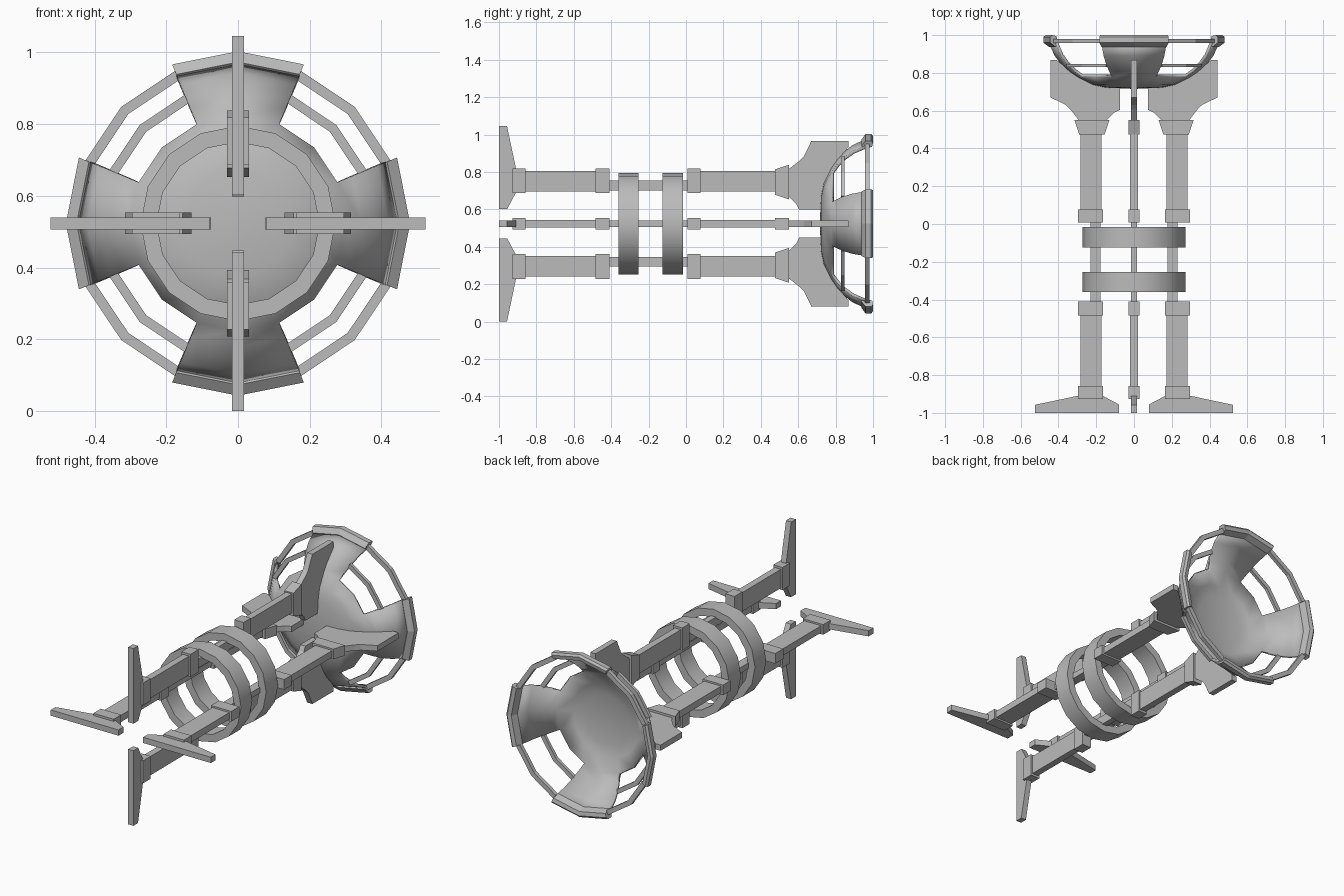
import bpy, bmesh
from math import sin, cos, radians
from mathutils import Vector, Matrix

if "Cube" in bpy.data.objects:
    bpy.data.objects.remove(bpy.data.objects["Cube"], do_unlink=True)

CENTRE_Z = 0.523
STEP = 22.5          # sixteen sides per turn

grey = bpy.data.materials.new("plain grey")
grey.use_nodes = True
grey.diffuse_color = (0.5, 0.5, 0.5, 1)
grey.node_tree.nodes["Principled BSDF"].inputs["Base Color"].default_value = (0.5, 0.5, 0.5, 1)


def finish(bm, name, smooth=None):
    bmesh.ops.remove_doubles(bm, verts=bm.verts, dist=0.0001)
    bmesh.ops.recalc_face_normals(bm, faces=bm.faces)
    mesh = bpy.data.meshes.new(name)
    bm.to_mesh(mesh)
    bm.free()
    obj = bpy.data.objects.new(name, mesh)
    obj.data.materials.append(grey)
    bpy.context.collection.objects.link(obj)
    if smooth:
        bpy.ops.object.select_all(action="DESELECT")
        obj.select_set(True)
        bpy.context.view_layer.objects.active = obj
        bpy.ops.object.shade_smooth_by_angle(angle=radians(smooth))
    return obj


def polar(r, y, angle):
    a = radians(angle)
    return Vector((r * cos(a), y, CENTRE_Z + r * sin(a)))


def sweep(name, profile, start, count, smooth=None):
    """Turn a closed (radius, y) profile about the long axis."""
    bm = bmesh.new()
    rows = [[bm.verts.new(polar(r, y, start + i * STEP)) for r, y in profile]
            for i in range(count + 1)]
    n = len(profile)
    for a, b in zip(rows, rows[1:]):
        for j in range(n):
            k = (j + 1) % n
            bm.faces.new((a[j], a[k], b[k], b[j]))
    if count < 16:
        bm.faces.new(rows[0])
        bm.faces.new(rows[-1])
    return finish(bm, name, smooth)


def plate(name, outline, half, angle):
    """Extrude a (radius, y) outline sideways, then turn it into place."""
    bm = bmesh.new()
    face = bm.faces.new([bm.verts.new((r, y, -half)) for r, y in outline])
    out = bmesh.ops.extrude_face_region(bm, geom=[face])
    verts = [v for v in out["geom"] if isinstance(v, bmesh.types.BMVert)]
    bmesh.ops.translate(bm, verts=verts, vec=(0, 0, 2 * half))
    turn = Matrix.Translation((0, 0, CENTRE_Z)) @ Matrix.Rotation(-radians(angle), 4, "Y")
    bm.transform(turn)
    return finish(bm, name)


def bar(r0, r1, y0, y1):
    return [(r0, y0), (r1, y0), (r1, y1), (r0, y1)]


# Bowl: full disk in the middle, four petals reaching to the rim
BOWL = [(0, .715), (.15, .722), (.22, .737), (.3, .777),
        (.345, .808), (.385, .845), (.42, .89), (.45, .955)]
DISK_ROWS = 3
bm = bmesh.new()
for i in range(16):
    in_petal = i % 4 in (0, 3)
    for j in range(len(BOWL) - 1):
        if j < DISK_ROWS or in_petal:
            (r0, y0), (r1, y1) = BOWL[j], BOWL[j + 1]
            a, b = i * STEP, (i + 1) * STEP
            pts = [polar(r1, y1, a), polar(r1, y1, b), polar(r0, y0, b)]
            if r0 > 0:
                pts.append(polar(r0, y0, a))
            bm.faces.new([bm.verts.new(p) for p in pts])
bowl = finish(bm, "bowl", 40)
# make every face point away from the mouth of the bowl
if bowl.data.polygons[0].normal.y > 0:
    bowl.data.flip_normals()
shell = bowl.modifiers.new("shell", "SOLIDIFY")
shell.thickness = 0.016
shell.offset = -1

# Two rings round the shaft
for name, y0, y1 in (("rear_ring", -.125, -.015), ("front_ring", -.36, -.255)):
    sweep(name, bar(.227, .272, y0, y1), 0, 16, 35)

# Outlines shared by the four arms
FOOT = [(.08, -1), (.523, -1), (.523, -.957), (.30, -.91), (.165, -.91), (.08, -.955)]
FLARED_COLLAR = [(.155, .475), (.29, .475), (.315, .55), (.13, .55)]
BRACKET = [(.155, .54), (.285, .54), (.335, .605), (.36, .63), (.442, .67), (.442, .868),
           (.408, .868), (.345, .813), (.3, .782), (.22, .742), (.15, .727),
           (.075, .722), (.075, .605), (.105, .59)]
LIP = [(.432, .955), (.45, .938), (.48, .96), (.48, .99), (.468, 1), (.445, .995)]

for side, angle in (("left", 0), ("top", 90), ("right", 180), ("bottom", 270)):
    # Arm: foot, beams, collars and the bracket holding the bowl
    plate(side + "_foot", FOOT, .017, angle)
    plate(side + "_front_beam", bar(.172, .283, -.88, -.45), .02, angle)
    plate(side + "_link", bar(.177, .23, -.45, .04), .017, angle)
    plate(side + "_rear_beam", bar(.172, .283, .04, .51), .02, angle)
    for place, y0, y1 in (("foot", -.927, -.857), ("front", -.485, -.41), ("rear", .008, .077)):
        plate(f"{side}_{place}_collar", bar(.163, .296, y0, y1), .03, angle)
    plate(side + "_flared_collar", FLARED_COLLAR, .03, angle)
    plate(side + "_bracket", BRACKET, .017, angle)

    # Petal lip, and the two rails crossing the gap to the next petal
    sweep(side + "_petal_lip", LIP, angle - STEP, 2)
    sweep(side + "_outer_rail", bar(.432, .46, .957, .98), angle + STEP, 2)
    sweep(side + "_inner_rail", bar(.362, .388, .83, .848), angle + STEP, 2)
